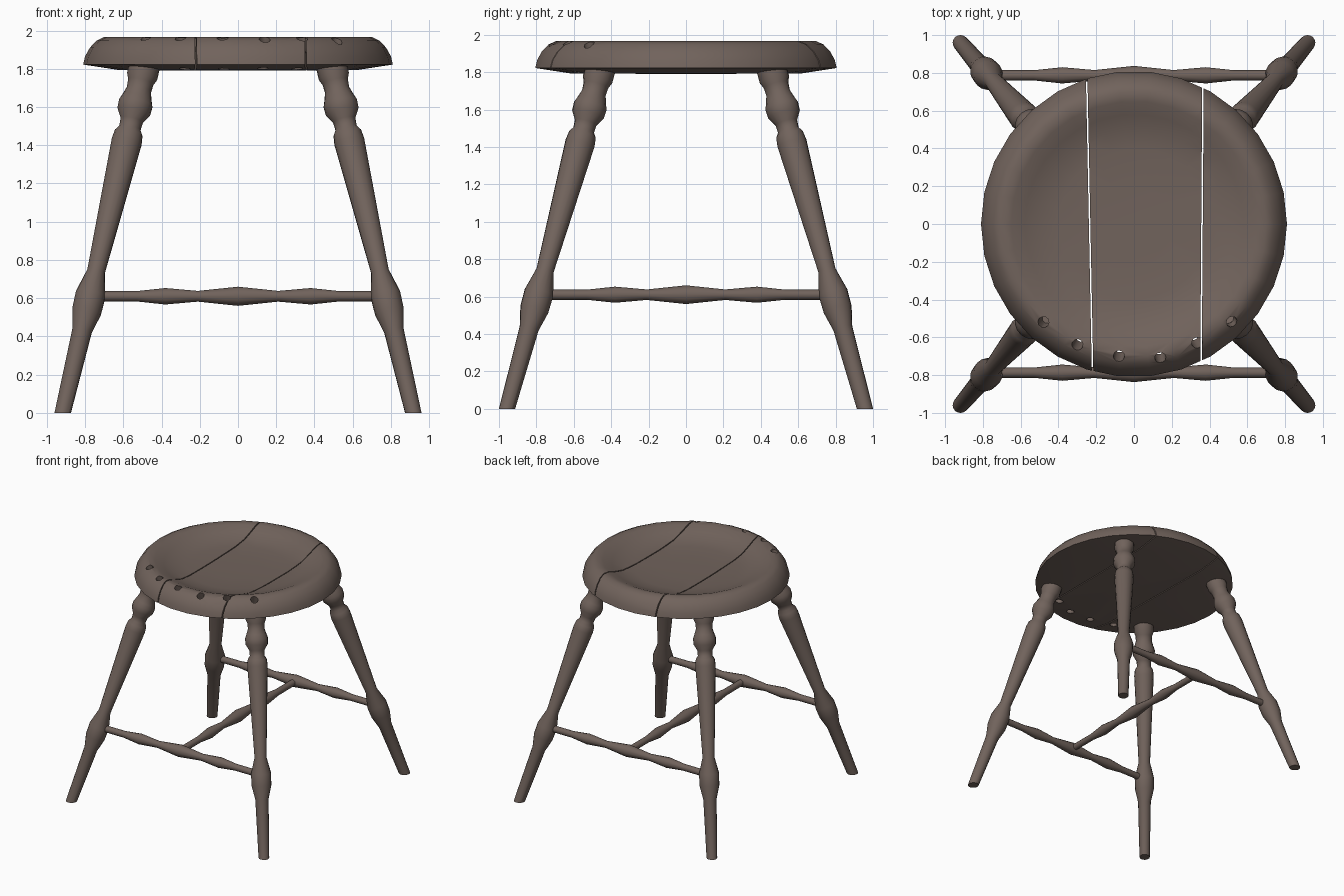
import bpy, bmesh, math
from mathutils import Vector, Matrix

cube = bpy.data.objects.get("Cube")
if cube:
    bpy.data.objects.remove(cube, do_unlink=True)

wood = bpy.data.materials.new("dark brown wood")
wood.use_nodes = True
COLOR = (0.165, 0.125, 0.107, 1)
wood.diffuse_color = COLOR
bsdf = wood.node_tree.nodes["Principled BSDF"]
bsdf.inputs["Base Color"].default_value = COLOR
bsdf.inputs["Roughness"].default_value = 0.8


def lathe(profile, sides):
    """Closed turned solid around z from (radius, height) points."""
    bm = bmesh.new()
    rings = []
    for r, h in profile:
        if r == 0:
            rings.append([bm.verts.new((0, 0, h))])
        else:
            angles = [2 * math.pi * i / sides for i in range(sides)]
            rings.append([bm.verts.new((r * math.cos(a), r * math.sin(a), h)) for a in angles])
    for low, high in zip(rings, rings[1:]):
        for i in range(sides):
            j = (i + 1) % sides
            corners = [low[i % len(low)], low[j % len(low)], high[j % len(high)], high[i % len(high)]]
            bm.faces.new(list(dict.fromkeys(corners)))
    for ring in (rings[0], rings[-1]):
        if len(ring) > 1:
            bm.faces.new(ring)
    bmesh.ops.recalc_face_normals(bm, faces=bm.faces)
    return bm


def aim(bm, start, direction):
    """Turn the z axis of the solid to a direction and move it to start."""
    turn = Vector(direction).to_track_quat('Z', 'Y').to_matrix().to_4x4()
    bm.transform(Matrix.Translation(start) @ turn)


def slice_off(bm, point, normal):
    """Remove everything on the normal side of a plane and cap the cut."""
    cut = bmesh.ops.bisect_plane(bm, geom=bm.verts[:] + bm.edges[:] + bm.faces[:],
                                 plane_co=point, plane_no=normal, clear_outer=True)
    edges = [e for e in cut["geom_cut"] if isinstance(e, bmesh.types.BMEdge)]
    bmesh.ops.contextual_create(bm, geom=edges)
    bmesh.ops.recalc_face_normals(bm, faces=bm.faces)


def finish(bm, name):
    mesh = bpy.data.meshes.new(name)
    bm.to_mesh(mesh)
    bm.free()
    mesh.materials.append(wood)
    obj = bpy.data.objects.new(name, mesh)
    bpy.context.collection.objects.link(obj)
    return obj


def activate(obj):
    bpy.ops.object.select_all(action='DESELECT')
    obj.select_set(True)
    bpy.context.view_layer.objects.active = obj


def smooth(obj, degrees=40):
    activate(obj)
    bpy.ops.object.shade_smooth_by_angle(angle=math.radians(degrees))


# Splayed turned legs, cut flat at the floor
LEG = [(0.04, -0.1), (0.042, 0), (0.052, 0.43), (0.077, 0.53), (0.079, 0.62), (0.047, 0.74),
       (0.08, 1.42), (0.074, 1.465), (0.057, 1.49), (0.06, 1.53), (0.088, 1.575), (0.09, 1.62),
       (0.078, 1.65), (0.065, 1.69), (0.068, 1.73), (0.081, 1.76), (0.081, 1.84)]
for side, sx in (("left", 1), ("right", -1)):
    for end, sy in (("front", -1), ("back", 1)):
        foot = Vector((0.917 * sx, 0.957 * sy, 0))
        axis = Vector((-0.236 * sx, -0.275 * sy, 1))
        leg = lathe([(r, h * axis.length) for r, h in LEG], 16)
        aim(leg, foot, axis)
        slice_off(leg, (0, 0, 0), (0, 0, -1))
        smooth(finish(leg, f"{end}_{side}_leg"))

# Turned stretchers: two side to side and one joining them
HALF = [(0.05, 0), (0.028, 0.21), (0.043, 0.38), (0.027, 0.53), (0.027, 0.77)]
ROD = [(r, -h) for r, h in HALF[:0:-1]] + HALF
for name, y, direction in (("front_stretcher", -0.787, (1, 0, 0)),
                           ("back_stretcher", 0.787, (1, 0, 0)),
                           ("middle_stretcher", 0, (0, 1, 0))):
    rod = lathe(ROD, 12)
    aim(rod, (0, y, 0.61), direction)
    smooth(finish(rod, name))

# Slanted spindle holes along the front rim
cutters = bmesh.new()
for x, y in ((-0.48, -0.52), (-0.3, -0.64), (-0.08, -0.7), (0.14, -0.71), (0.335, -0.63), (0.52, -0.52)):
    top, bottom = Vector((x, y, 1.96)), Vector((x * 0.92, y * 0.92, 1.79))
    hole = lathe([(0.03, -0.1), (0.03, 0.3)], 10)
    aim(hole, bottom, top - bottom)
    temp = bpy.data.meshes.new("hole")
    hole.to_mesh(temp)
    hole.free()
    cutters.from_mesh(temp)
    bpy.data.meshes.remove(temp)
cutter = finish(cutters, "hole_cutter")
cutter.hide_render = True

# Dished round seat, split into three planks by narrow gaps
SEAT = [(0, 1.79), (0.62, 1.793), (0.81, 1.822), (0.8, 1.865), (0.775, 1.91), (0.74, 1.947), (0.7, 1.966),
        (0.65, 1.957), (0.58, 1.928), (0.5, 1.899), (0.4, 1.886), (0.2, 1.88), (0, 1.88)]
GAP = 0.004
left_seam, right_seam = ((0.36, 0), (1, -0.007, 0)), ((-0.235, 0), (1, 0.02, 0))


def cut_at(bm, seam, keep_left):
    (x, y), normal = seam
    sign = -1 if keep_left else 1
    slice_off(bm, (x - sign * GAP, y, 0), Vector(normal) * sign)


for name, cuts in (("right_seat_plank", [(right_seam, False)]),
                   ("middle_seat_plank", [(right_seam, True), (left_seam, False)]),
                   ("left_seat_plank", [(left_seam, True)])):
    plank = lathe(SEAT, 30)
    for seam, keep_left in cuts:
        cut_at(plank, seam, keep_left)
    obj = finish(plank, name)
    mod = obj.modifiers.new("holes", 'BOOLEAN')
    mod.operation, mod.solver, mod.object = 'DIFFERENCE', 'EXACT', cutter
    activate(obj)
    bpy.ops.object.modifier_apply(modifier="holes")
    smooth(obj, 50)
bpy.data.objects.remove(cutter, do_unlink=True)
